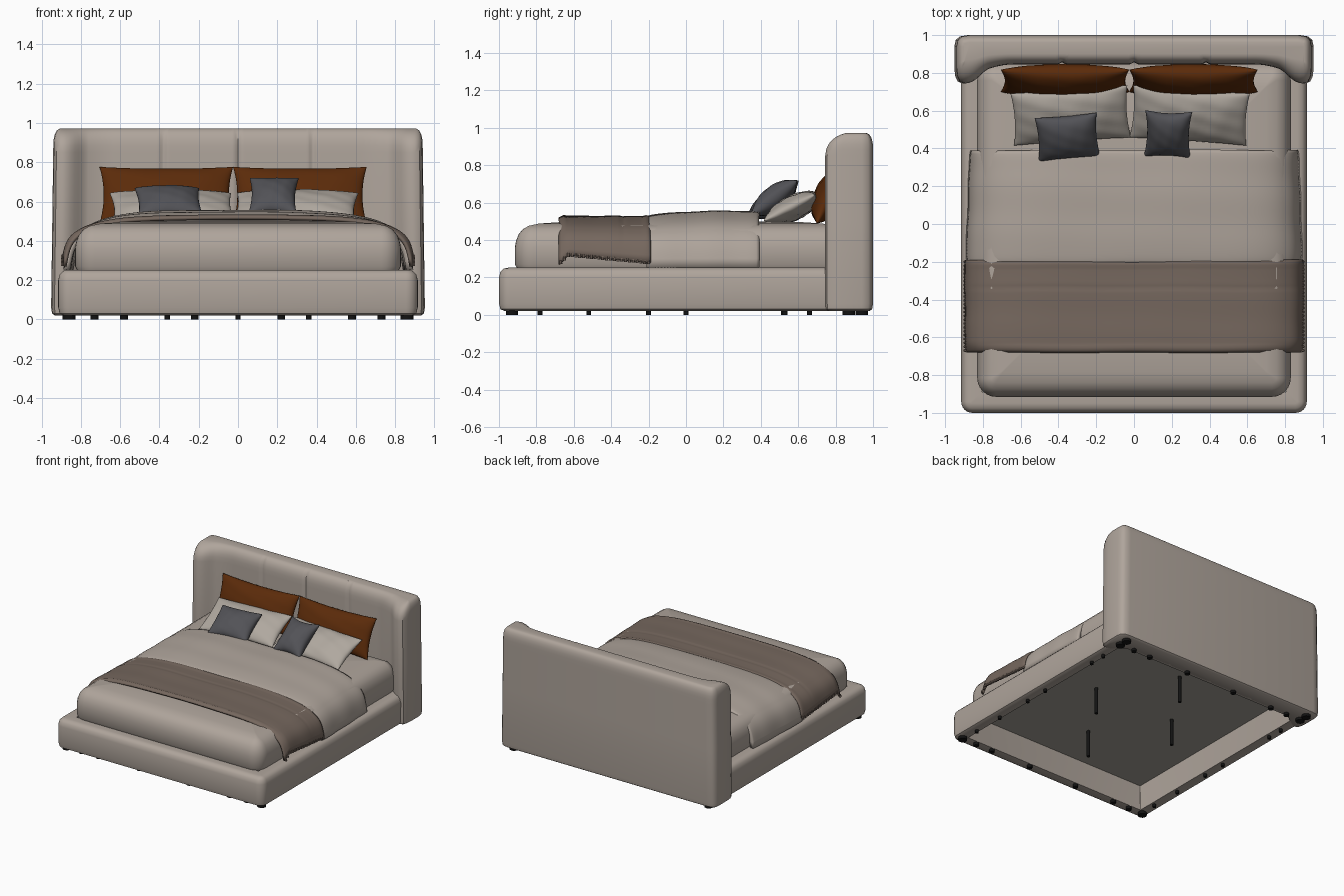
import bpy, bmesh, math
from mathutils import Matrix, Vector

old = bpy.data.objects.get("Cube")
if old:
    bpy.data.objects.remove(old)


def material(name, rgb):
    m = bpy.data.materials.new(name)
    m.use_nodes = True
    m.diffuse_color = (*rgb, 1)
    bsdf = m.node_tree.nodes["Principled BSDF"]
    bsdf.inputs["Base Color"].default_value = (*rgb, 1)
    bsdf.inputs["Roughness"].default_value = 0.8
    return m


BEIGE = material("beige upholstery", (0.43, 0.375, 0.33))
LINEN = material("pale linen", (0.43, 0.39, 0.345))
BROWN = material("brown wool", (0.18, 0.137, 0.112))
RUST = material("rust velvet", (0.105, 0.024, 0.003))
SLATE = material("slate cotton", (0.085, 0.085, 0.095))
PANEL = material("grey base panel", (0.36, 0.345, 0.30))
BLACK = material("black plastic", (0.006, 0.006, 0.006))


def finish(name, bm, mat, angle=40):
    bmesh.ops.recalc_face_normals(bm, faces=bm.faces)
    me = bpy.data.meshes.new(name)
    bm.to_mesh(me)
    bm.free()
    me.materials.append(mat)
    ob = bpy.data.objects.new(name, me)
    bpy.context.collection.objects.link(ob)
    bpy.ops.object.select_all(action="DESELECT")
    ob.select_set(True)
    bpy.context.view_layer.objects.active = ob
    bpy.ops.object.shade_smooth_by_angle(angle=math.radians(angle))
    return ob


def loft(name, rings, mat, caps=True, closed=False):
    """Skin a stack of equal-length closed rings."""
    bm = bmesh.new()
    rows = [[bm.verts.new(p) for p in r] for r in rings]
    pairs = list(zip(rows, rows[1:]))
    if closed:
        pairs.append((rows[-1], rows[0]))
    for a, b in pairs:
        for i in range(len(a)):
            j = (i + 1) % len(a)
            bm.faces.new((a[i], a[j], b[j], b[i]))
    if caps:
        bm.faces.new(rows[0])
        bm.faces.new(rows[-1])
    return finish(name, bm, mat)


def rounded_rect(x, y0, y1, r, inset, z):
    x, y0, y1, r = x - inset, y0 + inset, y1 - inset, max(r - inset, 0.005)
    corners = ((x - r, y1 - r), (r - x, y1 - r), (r - x, y0 + r), (x - r, y0 + r))
    return [(cx + r * math.cos(a), cy + r * math.sin(a), z)
            for q, (cx, cy) in enumerate(corners)
            for a in [(q + k / 6) * math.pi / 2 for k in range(7)]]


# Base: upholstered rail ring, with a recessed panel high inside
rail = [(0.09, 0.025), (0.03, 0.02), (0.008, 0.03), (0, 0.06), (0, 0.2),
        (0.008, 0.23), (0.025, 0.247), (0.05, 0.252), (0.11, 0.25)]
loft("base_rails", [rounded_rect(0.915, -1, 0.93, 0.06, i, z) for i, z in rail],
     BEIGE, caps=False, closed=True)
loft("base_panel", [rounded_rect(0.83, -0.915, 0.86, 0.02, 0, z) for z in (0.215, 0.235)], PANEL)

# Mattress with rounded shoulders and a softly domed top
dome = [(0.02, 0.236), (0, 0.27), (0, 0.36), (0.006, 0.395), (0.02, 0.43), (0.042, 0.457),
        (0.075, 0.476), (0.13, 0.488), (0.25, 0.496), (0.5, 0.5)]
loft("mattress", [rounded_rect(0.83, -0.915, 0.86, 0.1, i, z) for i, z in dome], BEIGE)


# Headboard: winged plan outline lofted upward, with stitched channels inside
def headboard_plan():
    right = [(0.80, 0.808), (0.82, 0.79), (0.84, 0.772), (0.86, 0.757), (0.885, 0.746),
             (0.912, 0.744), (0.935, 0.755), (0.948, 0.785), (0.952, 0.83), (0.952, 0.94),
             (0.944, 0.975), (0.922, 0.993), (0.88, 1.0)]
    inner = []
    for k in range(-78, 79):
        x = k / 100
        groove = sum(0.012 * math.exp(-((x - s) / 0.012) ** 2) for s in (-0.385, 0, 0.385))
        wing = 0.024 * max(0, (abs(x) - 0.64) / 0.14) ** 2
        inner.append((x, 0.845 + groove - wing))
    return inner + right + [(-x, y) for x, y in reversed(right)]


def headboard_ring(plan, z, inset, pull, narrow):
    ring = []
    for i, (x, y) in enumerate(plan):
        a, b = Vector(plan[i - 1]), Vector(plan[(i + 1) % len(plan)])
        t = (b - a).normalized()
        weight = min(1, max(0, (0.87 - y) / 0.12))
        ring.append(((x - t.y * inset) * narrow, y + t.x * inset + pull * weight, z))
    return ring


plan = headboard_plan()
levels = [(0.02, 0.02, 0), (0.03, 0.005, 0), (0.06, 0, 0), (0.5, 0, 0), (0.85, 0, 0),
          (0.885, 0, 0.006), (0.912, 0.001, 0.017), (0.935, 0.005, 0.032),
          (0.951, 0.011, 0.048), (0.962, 0.018, 0.063), (0.969, 0.027, 0.077),
          (0.972, 0.038, 0.088)]
loft("headboard", [headboard_ring(plan, z, i, p, 1 - 0.014 * z) for z, i, p in levels], BEIGE)


# Draped covers: superelliptic arch over the mattress, flaring at the hem, swept along y
def drape(name, mat, y0, y1, width, hem, top, thick, wrinkle):
    bm = bmesh.new()
    rows, nu, nv = [], 96, 36
    for j in range(nv + 1):
        v = j / nv
        y = y0 + (y1 - y0) * v
        end = abs(2 * v - 1) ** 14
        row = []
        for i in range(nu + 1):
            a = math.pi * i / nu
            c, s = math.cos(a), max(math.sin(a), 0)
            rise = s ** 0.54
            flare = 1 - 0.035 * min(1, 1.5 * rise)
            x = math.copysign(abs(c) ** 0.54, c) * width(v) * flare
            low = hem(v)
            z = low + (top(v) - low) * rise
            soft = wrinkle * math.sin(6 * v + 5 * x) * math.sin(9 * v - 4 * x)
            row.append(bm.verts.new((x * (1 - 0.008 * end) + soft * c,
                                     y + soft * 1.5, z + soft * s - 0.008 * end * s)))
        rows.append(row)
    for a, b in zip(rows, rows[1:]):
        for i in range(nu):
            bm.faces.new((a[i], a[i + 1], b[i + 1], b[i]))
    ob = finish(name, bm, mat)
    if ob.data.polygons[nu // 2].normal.z < 0:
        ob.data.flip_normals()
    mod = ob.modifiers.new("thickness", "SOLIDIFY")
    mod.thickness, mod.offset = thick, -1


drape("duvet", BEIGE, -0.21, 0.39, lambda v: 0.893 - 0.02 * v, lambda v: 0.255,
      lambda v: 0.535 + 0.021 * math.sin(v * 2.2), 0.03, 0.003)


def throw_top(v):
    ridge = sum(math.exp(-((v - s) / 0.025) ** 2) for s in (0.05, 0.96))
    return 0.529 + 0.007 * ridge - 0.004 * math.exp(-((v - 0.7) / 0.02) ** 2)


def throw_hem(v):
    return 0.325 - 0.045 * v - 0.055 * max(0, 1 - v / 0.1)


drape("throw_blanket", BROWN, -0.68, -0.19, lambda v: 0.895 + 0.006 * v,
      throw_hem, throw_top, 0.016, 0.002)

# Fringe along both hems of the throw
bm = bmesh.new()
for side in (-1, 1):
    for k in range(24):
        v = (k + 0.5) / 24
        place = Matrix.Translation((side * 0.894, -0.68 + 0.49 * v, throw_hem(v)))
        bmesh.ops.create_cone(bm, cap_ends=True, segments=6, radius1=0.009, radius2=0.006,
                              depth=0.02, matrix=place)
finish("throw_fringe", bm, BROWN)


# Cushions: two bulged sheets meeting at a pinched seam
def cushion(name, mat, size, loc, tilt, yaw, pinch=0.1, crease=0.002):
    w, h, t = (d / 2 for d in size)
    n = 28
    bm = bmesh.new()
    for side in (-1, 1):
        grid = []
        for j in range(n + 1):
            v = -math.cos(math.pi * j / n)
            row = []
            for i in range(n + 1):
                u = -math.cos(math.pi * i / n)
                bulge = max(0, (1 - u * u) * (1 - v * v))
                fold = crease * math.sin(9 * u + 4 * v) * math.sin(6 * v - 3 * u) * bulge ** 0.3
                row.append(bm.verts.new((w * u * (1 - pinch * 0.7 * (1 - v * v)),
                                         h * v * (1 - pinch * (1 - u * u)),
                                         side * t * bulge ** 0.45 + fold)))
            grid.append(row)
        for a, b in zip(grid, grid[1:]):
            for i in range(n):
                bm.faces.new((a[i], a[i + 1], b[i + 1], b[i]))
    bmesh.ops.remove_doubles(bm, verts=bm.verts, dist=0.0002)
    ob = finish(name, bm, mat, 60)
    ob.location = loc
    ob.rotation_euler = (math.radians(tilt), 0, math.radians(yaw))


for side, label, x in ((-1, "right", -0.365), (1, "left", 0.315)):
    cushion(label + "_back_pillow", RUST, (0.68, 0.31, 0.15), (x, 0.758, 0.632), 68, 0, 0.09)
    cushion(label + "_sleeping_pillow", LINEN, (0.62, 0.31, 0.13),
            (x + (0.03 if side < 0 else -0.02), 0.575, 0.572), 27, 4 * -side, 0.06, 0.004)
cushion("right_accent_cushion", SLATE, (0.33, 0.27, 0.13), (-0.352, 0.46, 0.598), 31, 5)
cushion("left_accent_cushion", SLATE, (0.25, 0.31, 0.13), (0.18, 0.475, 0.625), 37, -2, 0.17)

# Feet: short glides under the rails, corner blocks, tall legs under the panel
bm = bmesh.new()


def foot(x, y, r, height):
    bmesh.ops.create_cone(bm, cap_ends=True, segments=16, radius1=r, radius2=r, depth=height,
                          matrix=Matrix.Translation((x, y, height / 2)))


for side in (-1, 1):
    for y in (-0.78, -0.52, -0.2, 0, 0.53, 0.66):
        foot(side * 0.85, y, 0.013, 0.026)
    for x in (0.22, 0.58, 0.73):
        foot(side * x, -0.93, 0.02, 0.026)
        foot(side * x, 0.87, 0.02, 0.026)
    for y in (-0.93, 0.87, 0.94):
        foot(side * 0.86, y, 0.033, 0.025)
    foot(side * 0.36, 0, 0.013, 0.216)
    foot(0, side * 0.52, 0.013, 0.216)
finish("feet", bm, BLACK)
